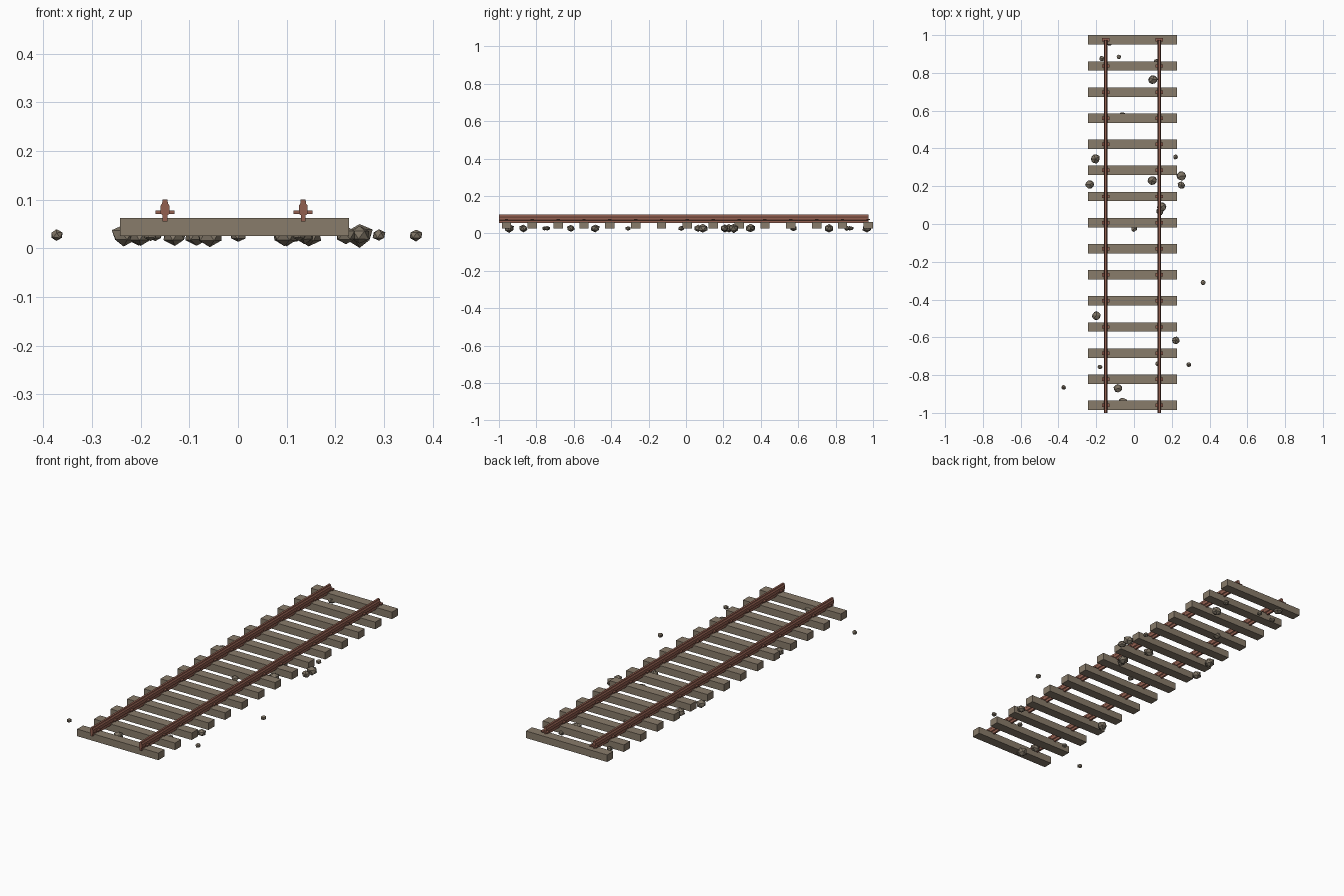
import bpy, bmesh, random
from mathutils import Matrix, Vector

random.seed(4)
cube = bpy.data.objects.get("Cube")
if cube:
    bpy.data.objects.remove(cube, do_unlink=True)


def material(name, colour):
    m = bpy.data.materials.new(name)
    m.use_nodes = True
    m.diffuse_color = (*colour, 1)
    m.node_tree.nodes["Principled BSDF"].inputs["Base Color"].default_value = (*colour, 1)
    return m


wood = material("weathered wood", (0.25, 0.2, 0.145))
rust = material("rusty steel", (0.29, 0.115, 0.08))
stone = material("brown stone", (0.21, 0.175, 0.13))


def finish(name, bm, mat):
    bmesh.ops.recalc_face_normals(bm, faces=bm.faces)
    mesh = bpy.data.meshes.new(name)
    bm.to_mesh(mesh)
    bm.free()
    mesh.materials.append(mat)
    ob = bpy.data.objects.new(name, mesh)
    bpy.context.collection.objects.link(ob)
    return ob


def box(name, centre, size, mat):
    bm = bmesh.new()
    bmesh.ops.create_cube(bm, size=1, matrix=Matrix.Translation(centre) @ Matrix.Diagonal((*size, 1)))
    return finish(name, bm, mat)


def rail(name, x):
    # Half profile from foot to crown, mirrored and extruded along the track
    half = [(0.005, 0.055), (0.005, 0.068), (0.009, 0.071), (0.009, 0.088),
            (0.006, 0.092), (0.005, 0.1)]
    profile = half + [(-px, pz) for px, pz in reversed(half)]
    bm = bmesh.new()
    face = bm.faces.new([bm.verts.new((x + px, -1, pz)) for px, pz in profile])
    ext = bmesh.ops.extrude_face_region(bm, geom=[face])
    verts = [g for g in ext["geom"] if isinstance(g, bmesh.types.BMVert)]
    bmesh.ops.translate(bm, verts=verts, vec=(0, 1.975, 0))
    return finish(name, bm, rust)


# Rails
rail_x = {"right": -0.15, "left": 0.134}
for side, x in rail_x.items():
    rail(side + "_rail", x)

# Sleepers with a rail clip under each rail
for i in range(15):
    y = -0.96 + 0.1382 * i
    box(f"sleeper_{i + 1}", (-0.0075, y, 0.0435), (0.471, 0.05, 0.037), wood)
    for side, x in rail_x.items():
        box(f"{side}_rail_clip_{i + 1}", (x, y, 0.0745), (0.039, 0.018, 0.007), rust)

# Loose stones: x, y, radius
stones = [
    (-0.17, 0.875, 0.016), (-0.08, 0.885, 0.013), (0.12, 0.86, 0.016),
    (0.1, 0.765, 0.028), (-0.06, 0.575, 0.02), (-0.205, 0.345, 0.028),
    (-0.235, 0.208, 0.026), (0.095, 0.23, 0.028), (0.22, 0.355, 0.015),
    (0.25, 0.255, 0.029), (0.25, 0.205, 0.022), (0.145, 0.09, 0.028),
    (0.137, 0.065, 0.022), (0, -0.025, 0.018), (0.366, -0.31, 0.015),
    (-0.2, -0.485, 0.026), (0.222, -0.615, 0.023), (-0.18, -0.757, 0.014),
    (0.125, -0.74, 0.015), (0.29, -0.745, 0.014), (-0.373, -0.865, 0.014),
    (-0.085, -0.87, 0.026), (-0.058, -0.945, 0.028), (-0.13, 0.968, 0.026)]
for i, (x, y, r) in enumerate(stones):
    bm = bmesh.new()
    bmesh.ops.create_icosphere(bm, subdivisions=1, radius=r)
    spin = Matrix.Rotation(random.uniform(0, 6), 3, "Z")
    for v in bm.verts:
        v.co = spin @ v.co * random.uniform(0.88, 1.06)
        v.co = Vector((v.co.x, v.co.y, v.co.z * 0.85)) + Vector((x, y, 0.027))
    finish(f"stone_{i + 1}", bm, stone)
